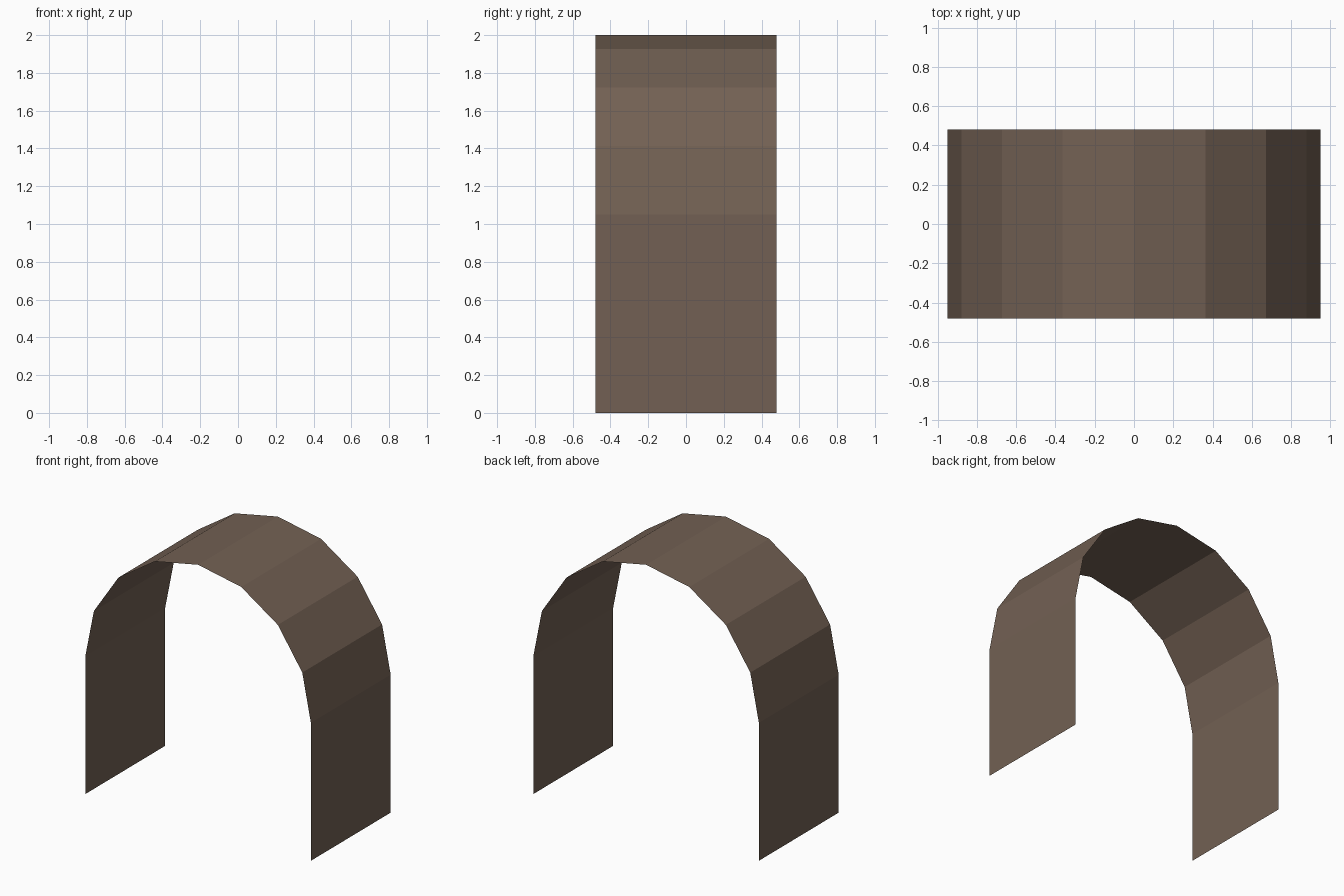
import bpy, bmesh, math

if "Cube" in bpy.data.objects:
    bpy.data.objects.remove(bpy.data.objects["Cube"])

RADIUS, SPRING_Z, HALF_DEPTH, SEGMENTS = 0.95, 1.05, 0.48, 8

brown = bpy.data.materials.new("dull brown")
brown.diffuse_color = (0.17, 0.118, 0.087, 1)
brown.use_nodes = True
brown.node_tree.nodes["Principled BSDF"].inputs["Base Color"].default_value = brown.diffuse_color

# Arch profile: straight legs joined by a faceted half circle
profile = [(RADIUS, 0)]
for i in range(SEGMENTS + 1):
    a = math.pi * i / SEGMENTS
    profile.append((RADIUS * math.cos(a), SPRING_Z + RADIUS * math.sin(a)))
profile.append((-RADIUS, 0))

# Open sheet swept along y, normals facing outward
bm = bmesh.new()
rows = [[bm.verts.new((x, y, z)) for x, z in profile]
        for y in (-HALF_DEPTH, HALF_DEPTH)]
for i in range(len(profile) - 1):
    bm.faces.new((rows[0][i], rows[1][i], rows[1][i + 1], rows[0][i + 1]))

mesh = bpy.data.meshes.new("arch_sheet")
bm.to_mesh(mesh)
bm.free()
mesh.materials.append(brown)
arch = bpy.data.objects.new("arch_sheet", mesh)
bpy.context.collection.objects.link(arch)
